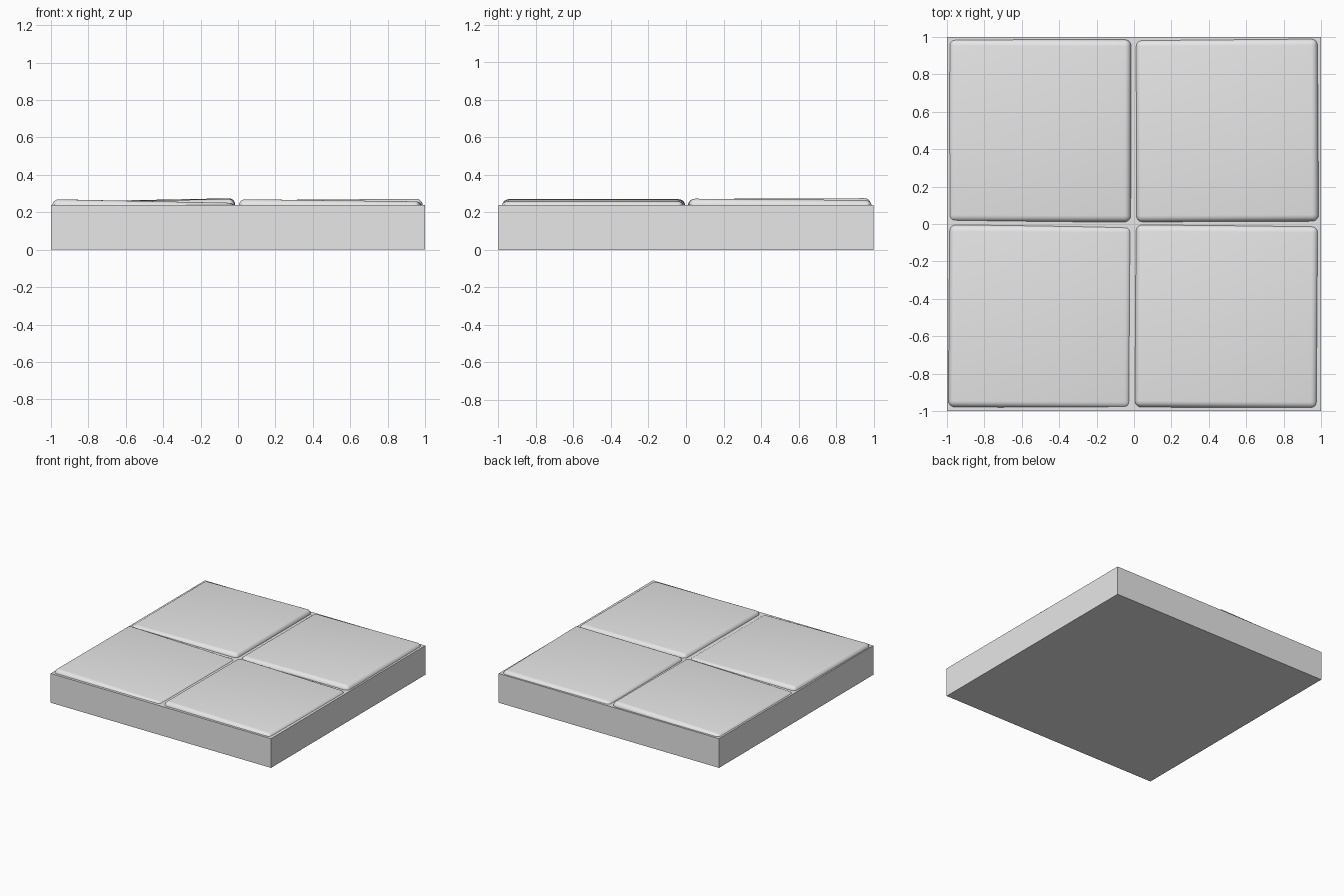
import bpy
import math
from mathutils import Matrix, Vector

cube = bpy.data.objects.get("Cube")
if cube:
    bpy.data.objects.remove(cube, do_unlink=True)

stone = bpy.data.materials.new("light grey stone")
stone.use_nodes = True
grey = (0.8, 0.8, 0.8, 1)
stone.diffuse_color = grey
stone.node_tree.nodes["Principled BSDF"].inputs["Base Color"].default_value = grey


def box(name, size, location):
    bpy.ops.mesh.primitive_cube_add(size=1, location=location)
    obj = bpy.context.object
    obj.name = name
    obj.data.transform(Matrix.Diagonal((*size, 1)))
    obj.data.materials.append(stone)
    return obj


def paving_tile(name, x, y, top, slope_x, slope_y, turn):
    """Rounded slab, slightly tilted and turned as if laid by hand."""
    depth = 0.1
    obj = box(name, (0.976, 0.976, depth), (x, y, top - depth / 2))
    bevel = obj.modifiers.new("rounded edges", "BEVEL")
    bevel.width = 0.035
    bevel.segments = 5
    bpy.ops.object.modifier_apply(modifier=bevel.name)
    for v in obj.data.vertices:
        v.co.z += v.co.x * slope_x + v.co.y * slope_y
    obj.rotation_euler.z = math.radians(turn)
    bpy.ops.object.shade_smooth_by_angle(angle=math.radians(35))


# Foundation slab
box("base_slab", (2, 2, 0.24), (0, 0, 0.12))

# Four hand-laid tiles
paving_tile("front_right_tile", -0.502, -0.495, 0.260, -0.020, 0.0, -0.4)
paving_tile("front_left_tile", 0.495, -0.495, 0.264, -0.012, 0.0, -0.4)
paving_tile("back_right_tile", -0.504, 0.499, 0.264, 0.020, 0.004, -0.15)
paving_tile("back_left_tile", 0.497, 0.500, 0.265, 0.008, -0.008, 0.3)
